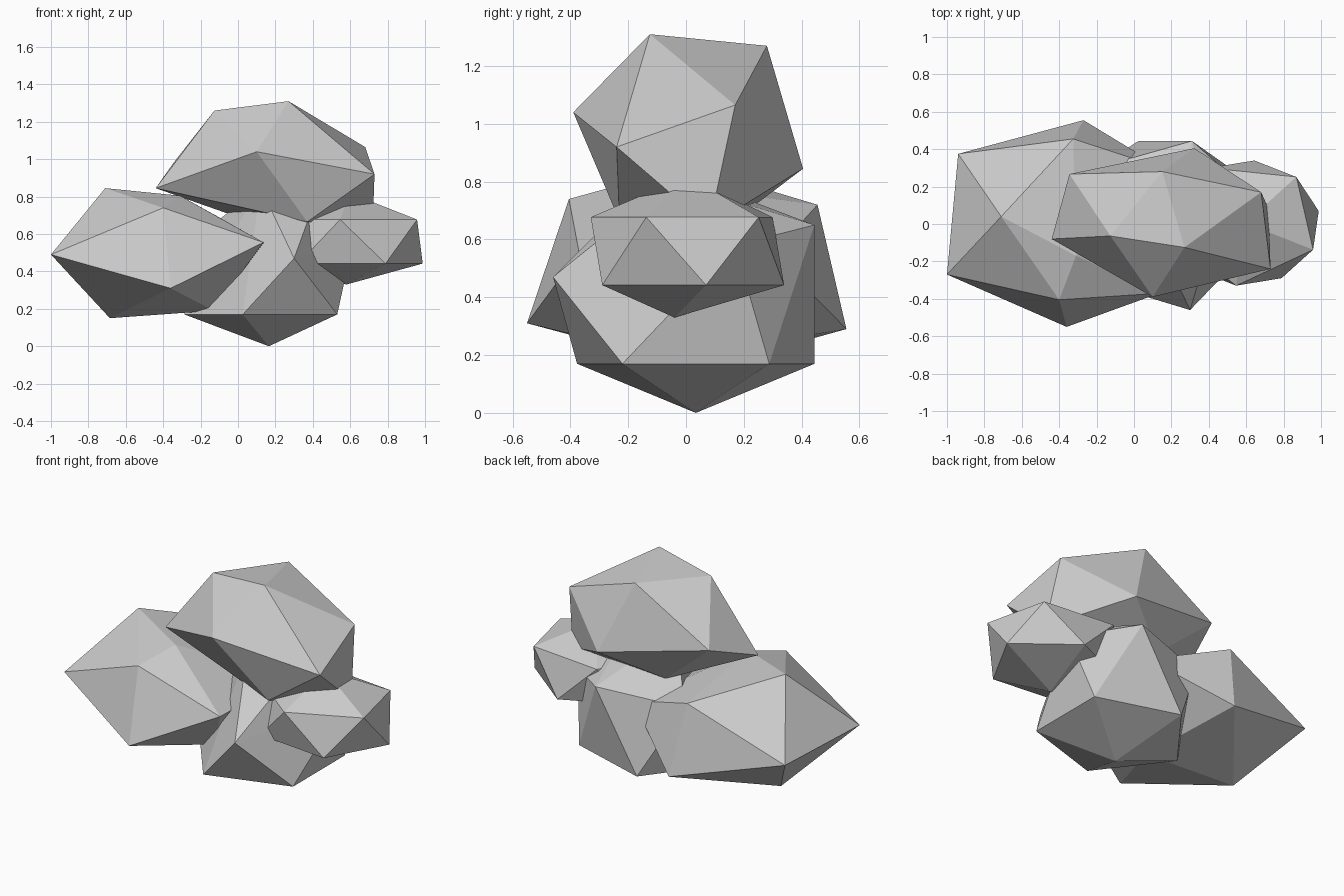
import bpy
import bmesh
from math import cos, sin, radians

# Remove the default cube only
default_cube = bpy.data.objects.get("Cube")
if default_cube:
    bpy.data.objects.remove(default_cube, do_unlink=True)


def make_material(name, colour):
    material = bpy.data.materials.new(name)
    material.use_nodes = True
    material.diffuse_color = colour
    shader = material.node_tree.nodes["Principled BSDF"]
    shader.inputs["Base Color"].default_value = colour
    shader.inputs["Roughness"].default_value = 0.9
    return material


cloud_grey = make_material("cloud grey", (0.6, 0.6, 0.6, 1))


def ring(centre, radius_x, radius_y, height, turn):
    """Five corners around a vertical axis."""
    angles = [radians(turn + step * 72) for step in range(5)]
    return [(centre[0] + radius_x * cos(angle),
             centre[1] + radius_y * sin(angle), height) for angle in angles]


def lump(name, corners):
    """A flat-faced puff wrapped tightly around its corner points."""
    mesh = bpy.data.meshes.new(name)
    shape = bmesh.new()
    points = [shape.verts.new(corner) for corner in corners]
    hull = bmesh.ops.convex_hull(shape, input=points, use_existing_faces=False)
    unused = {item for key in ("geom_interior", "geom_unused") for item in hull[key]
              if isinstance(item, bmesh.types.BMVert)}
    bmesh.ops.delete(shape, geom=list(unused), context="VERTS")
    bmesh.ops.recalc_face_normals(shape, faces=shape.faces)
    shape.to_mesh(mesh)
    shape.free()
    mesh.materials.append(cloud_grey)
    puff = bpy.data.objects.new(name, mesh)
    bpy.context.scene.collection.objects.link(puff)
    return puff


# Base puff: a pointed underside, a level lower ring and an uneven upper half
base_centre = (0.165, 0.034)
lump("base_puff",
     [(*base_centre, 0)]
     + ring(base_centre, 0.452, 0.432, 0.17, 36)
     + [(0.3, -0.46, 0.47), (0.62, 0.17, 0.58), (0.31, 0.444, 0.65),
        (-0.2, 0.3, 0.6), (0.12, -0.08, 0.85), (0.42, -0.05, 0.8)])

# Small side puff: two turned rings between two points
side_centre = (0.595, 0.005)
lump("side_puff",
     [(0.58, -0.04, 0.33), (*side_centre, 0.82)]
     + ring(side_centre, 0.4, 0.337, 0.442, 11)
     + ring(side_centre, 0.4, 0.337, 0.677, -25))

# Large side puff: outer end, front, back, then the end buried in the base
lump("large_side_puff",
     [(-1, -0.27, 0.49), (-0.94, 0.375, 0.47), (-0.71, 0.04, 0.845), (-0.685, 0.05, 0.15),
      (-0.36, -0.55, 0.31), (-0.4, -0.405, 0.74), (-0.31, -0.17, 0.805),
      (-0.325, 0.455, 0.72), (-0.27, 0.555, 0.29),
      (0.136, -0.37, 0.555), (-0.13, -0.05, 0.19), (0.15, 0.3, 0.55)])

# Top puff: crown, middle, then underside
lump("top_puff",
     [(0.27, -0.125, 1.31), (-0.126, -0.064, 1.26), (0.152, 0.28, 1.27),
      (0.1, -0.39, 1.04), (0.73, -0.24, 0.92), (0.68, 0.17, 1.065),
      (-0.345, 0.267, 0.98), (0.323, 0.405, 0.845), (-0.44, -0.08, 0.845),
      (0.72, 0.08, 0.645), (0.37, -0.23, 0.665), (0, 0.2, 0.69)])
